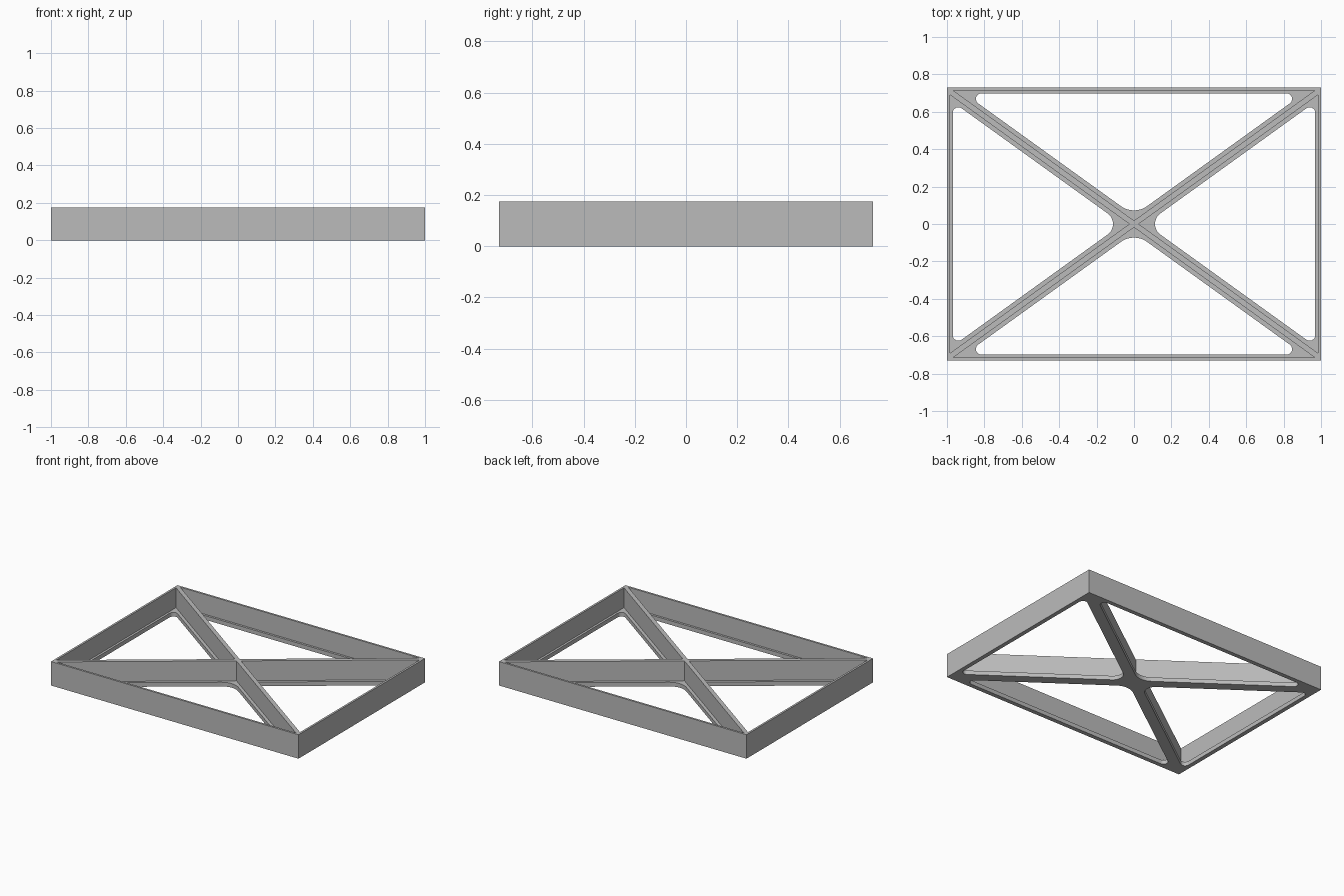
import bpy, bmesh, math
from mathutils import Vector

cube = bpy.data.objects.get("Cube")
if cube:
    bpy.data.objects.remove(cube, do_unlink=True)

HX, HY, HEIGHT = 1.0, 0.73, 0.175   # half sizes and height of the tray
FLANGE = 0.03                       # thickness of the bottom flange
SLOPE = 0.72                        # slope of the diagonal ribs

grey = bpy.data.materials.new("plain grey")
grey.use_nodes = True
colour = (0.5, 0.5, 0.5, 1)
grey.diffuse_color = colour
grey.node_tree.nodes["Principled BSDF"].inputs["Base Color"].default_value = colour


def fillet(points, radii, steps=10):
    """Round each corner of a polygon with its own radius."""
    out = []
    for i, p in enumerate(points):
        r = radii[i]
        if r == 0:
            out.append(p)
            continue
        a = (points[i - 1] - p).normalized()
        b = (points[(i + 1) % len(points)] - p).normalized()
        half = a.angle(b) / 2
        centre = p + (a + b).normalized() * (r / math.sin(half))
        start = p + a * (r / math.tan(half)) - centre
        end = p + b * (r / math.tan(half)) - centre
        sweep = start.angle(end)
        for k in range(steps + 1):
            t = k / steps
            arm = start * math.sin((1 - t) * sweep) + end * math.sin(t * sweep)
            out.append(centre + arm / math.sin(sweep))
    return out


def prism(name, outline, z0, z1):
    """Extrude a flat outline between two heights."""
    bm = bmesh.new()
    face = bm.faces.new([bm.verts.new((p.x, p.y, z0)) for p in outline])
    top = bmesh.ops.extrude_face_region(bm, geom=[face])["geom"]
    bmesh.ops.translate(bm, vec=(0, 0, z1 - z0),
                        verts=[v for v in top if isinstance(v, bmesh.types.BMVert)])
    bmesh.ops.recalc_face_normals(bm, faces=bm.faces)
    mesh = bpy.data.meshes.new(name)
    bm.to_mesh(mesh)
    bm.free()
    mesh.materials.append(grey)
    obj = bpy.data.objects.new(name, mesh)
    bpy.context.collection.objects.link(obj)
    return obj


def triangles(edge, offset):
    """Four triangular bays left by a border and two crossing ribs."""
    x, y = HX - edge, HY - edge
    wide, tall = (y - offset) / SLOPE, x * SLOPE - offset
    for s in (1, -1):
        yield "long", [Vector((0, s * offset, 0)), Vector((wide, s * y, 0)),
                       Vector((-wide, s * y, 0))]
        yield "short", [Vector((s * offset / SLOPE, 0, 0)), Vector((s * x, tall, 0)),
                        Vector((s * x, -tall, 0))]


# Solid block, later hollowed into walls, ribs and flange
frame = prism("braced_frame", [Vector((x * HX, y * HY, 0)) for x, y in
                               ((-1, -1), (1, -1), (1, 1), (-1, 1))], 0, HEIGHT)

# Sharp pockets above the flange, rounded openings through it
cutters = [prism("pocket_cutter", tri, FLANGE, HEIGHT + 0.1)
           for kind, tri in triangles(0.015, 0.018)]
for kind, tri in triangles(0.031, 0.045):
    hub = 0.12 if kind == "long" else 0.07
    cutters.append(prism("opening_cutter", fillet(tri, (hub, 0.03, 0.03)),
                         -0.1, FLANGE + 0.05))

bpy.ops.object.select_all(action="DESELECT")
bpy.context.view_layer.objects.active = frame
frame.select_set(True)
for cutter in cutters:
    cutter.hide_render = True
    mod = frame.modifiers.new("cut", "BOOLEAN")
    mod.operation, mod.solver, mod.object = "DIFFERENCE", "EXACT", cutter
    bpy.ops.object.modifier_apply(modifier=mod.name)
    bpy.data.objects.remove(cutter, do_unlink=True)

# Smooth fillets, crisp edges
bpy.ops.object.shade_smooth_by_angle(angle=math.radians(30))
